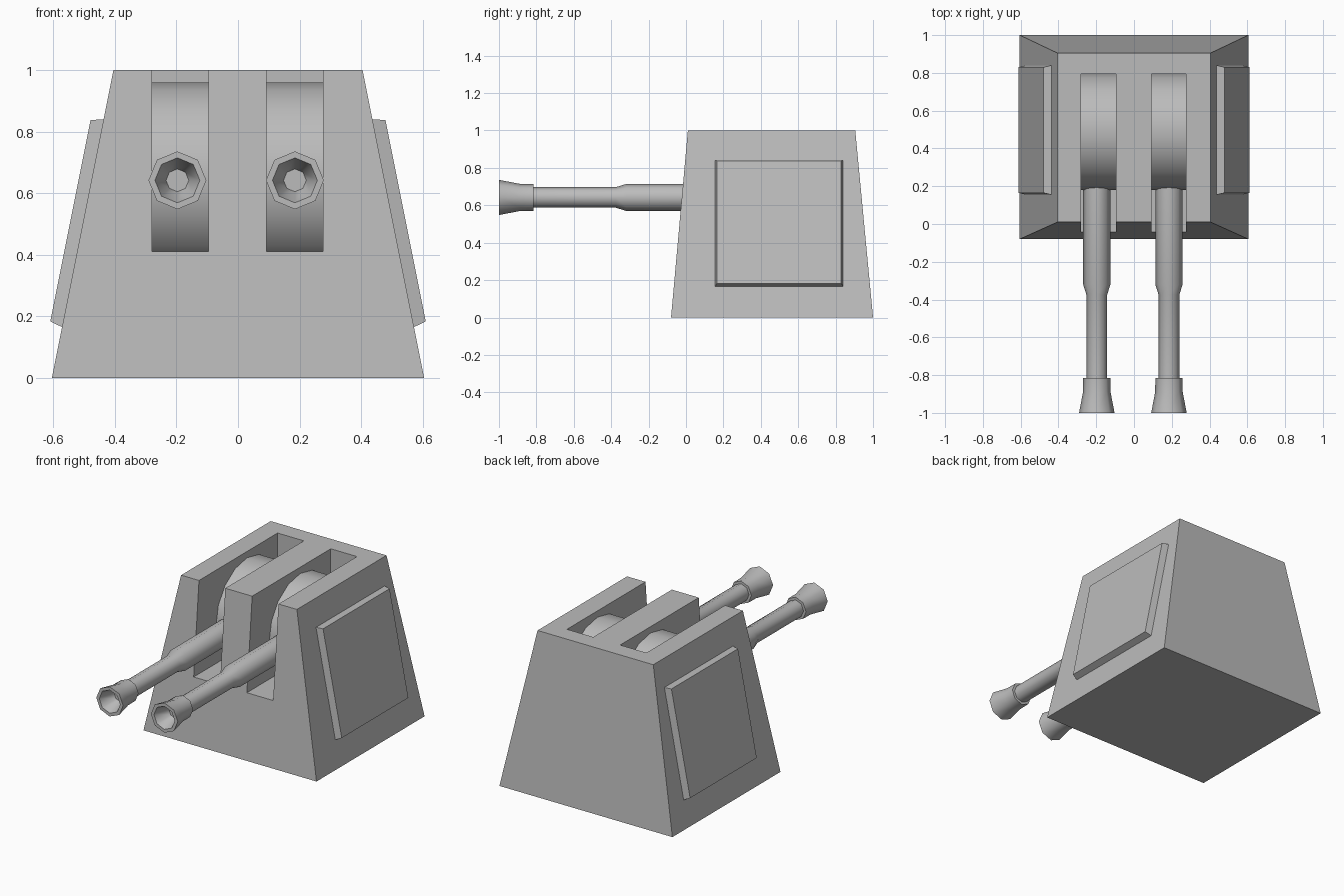
import bpy, bmesh, math
from mathutils import Matrix, Vector

old = bpy.data.objects.get("Cube")
if old:
    bpy.data.objects.remove(old, do_unlink=True)

grey = bpy.data.materials.new("armour grey")
grey.use_nodes = True
COLOUR = (0.5, 0.5, 0.5, 1)
grey.diffuse_color = COLOUR
grey.node_tree.nodes["Principled BSDF"].inputs["Base Color"].default_value = COLOUR


def make(name, bm, smooth=None):
    bmesh.ops.recalc_face_normals(bm, faces=bm.faces[:])
    mesh = bpy.data.meshes.new(name)
    bm.to_mesh(mesh)
    bm.free()
    mesh.materials.append(grey)
    ob = bpy.data.objects.new(name, mesh)
    bpy.context.collection.objects.link(ob)
    bpy.ops.object.select_all(action='DESELECT')
    ob.select_set(True)
    bpy.context.view_layer.objects.active = ob
    if smooth:
        bpy.ops.object.shade_smooth_by_angle(angle=math.radians(smooth))
    return ob


def loft(rings, cap_start=True, cap_end=True):
    """Skin a list of equal-length point rings."""
    bm = bmesh.new()
    loops = [[bm.verts.new(p) for p in ring] for ring in rings]
    n = len(loops[0])
    for a, b in zip(loops, loops[1:]):
        for i in range(n):
            j = (i + 1) % n
            bm.faces.new((a[i], a[j], b[j], b[i]))
    if cap_start:
        bm.faces.new(loops[0][::-1])
    if cap_end:
        bm.faces.new(loops[-1])
    return bm


def rect(x0, x1, y0, y1, z):
    return [(x0, y0, z), (x1, y0, z), (x1, y1, z), (x0, y1, z)]


# Tapered armoured housing
body = make("turret_body", loft([rect(-.605, .605, -.08, 1, 0),
                                 rect(-.405, .405, .01, .905, 1)]))

# Gun slots, open at the front and top
for x in (-.188, .184):
    cutter = make("slot_cutter", loft([rect(x - .092, x + .092, -.3, .795, .41),
                                       rect(x - .092, x + .092, -.3, .795, 1.2)]))
    mod = body.modifiers.new("slot", 'BOOLEAN')
    mod.operation, mod.solver, mod.object = 'DIFFERENCE', 'EXACT', cutter
    bpy.context.view_layer.objects.active = body
    bpy.ops.object.modifier_apply(modifier=mod.name)
    bpy.data.objects.remove(cutter, do_unlink=True)

# Muzzle bore, flared muzzle, thin tube and thick sleeve: (y, radius)
PROFILE = [(-.9, .037), (-1, .073), (-1, .094), (-.89, .073), (-.815, .072),
           (-.815, .055), (-.375, .055), (-.32, .072), (.3, .072)]

for side, slot_x, gun_x in (("right", -.188, -.197), ("left", .184, .185)):
    # Rotating drum that carries the gun
    bm = bmesh.new()
    bmesh.ops.create_cone(bm, cap_ends=True, segments=16, radius1=.31, radius2=.31, depth=.186,
                          matrix=Matrix.Translation((slot_x, .49, .65))
                          @ Matrix.Rotation(math.pi / 2, 4, 'Y'))
    make(side + "_gun_drum", bm, 35)

    # Eight-sided barrel
    rings = [[(gun_x + r * math.sin(k * math.pi / 4), y, .642 + r * math.cos(k * math.pi / 4))
              for k in range(8)] for y, r in PROFILE]
    make(side + "_barrel", loft(rings), 50)

# Raised side plates lying on the sloping walls
for side, s in (("right", -1), ("left", 1)):
    normal = Vector((.98, 0, .196))

    def plate(inset, lift):
        ring = []
        for y, z in ((.155, .165), (.84, .165), (.84, .84), (.155, .84)):
            y += inset if y < .5 else -inset
            z += inset if z < .5 else -inset
            p = Vector((.605 - .2 * z, y, z)) + normal * lift
            ring.append((s * p.x, p.y, p.z))
        return ring

    make(side + "_side_plate", loft([plate(0, -.01), plate(0, 0), plate(.01, .041)]))
